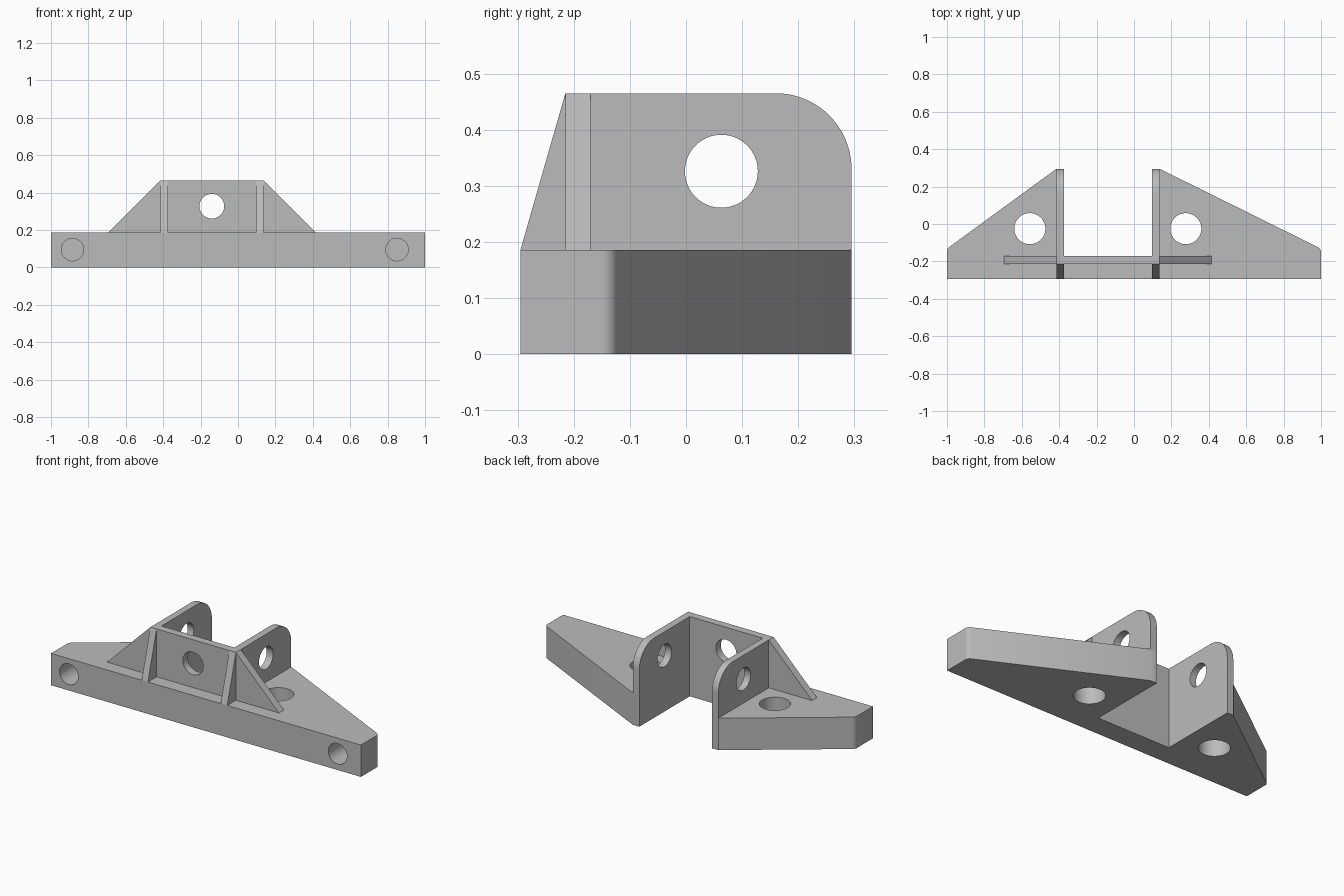
import bpy
import bmesh
import math
from mathutils import Vector

default = bpy.data.objects.get("Cube")
if default:
    bpy.data.objects.remove(default, do_unlink=True)

grey = bpy.data.materials.new("plain grey")
grey.use_nodes = True
grey.diffuse_color = (0.5, 0.5, 0.5, 1)
grey.node_tree.nodes["Principled BSDF"].inputs["Base Color"].default_value = (0.5, 0.5, 0.5, 1)

# Main dimensions
FRONT, BACK = -0.295, 0.295
DECK, TOP = 0.186, 0.465
WEB_FRONT, WEB_BACK = -0.215, -0.17
LEFT_PLATE = (0.095, 0.137)
RIGHT_PLATE = (-0.415, -0.375)

# Where a profile's two coordinates and its depth go for each extrusion axis
PLACE = {
    "x": lambda a, b, d: (d, a, b),
    "y": lambda a, b, d: (a, d, b),
    "z": lambda a, b, d: (a, b, d),
}


def prism(name, profile, axis, start, end):
    """Extrude a 2D profile along an axis."""
    bm = bmesh.new()
    place = PLACE[axis]
    face = bm.faces.new([bm.verts.new(place(a, b, start)) for a, b in profile])
    made = bmesh.ops.extrude_face_region(bm, geom=[face])["geom"]
    shift = Vector(place(0, 0, end - start))
    bmesh.ops.translate(bm, vec=shift, verts=[v for v in made if isinstance(v, bmesh.types.BMVert)])
    bmesh.ops.recalc_face_normals(bm, faces=bm.faces)
    mesh = bpy.data.meshes.new(name)
    bm.to_mesh(mesh)
    bm.free()
    mesh.materials.append(grey)
    obj = bpy.data.objects.new(name, mesh)
    bpy.context.collection.objects.link(obj)
    return obj


def circle(a, b, radius, count=64):
    turns = [2 * math.pi * i / count for i in range(count)]
    return [(a + radius * math.cos(t), b + radius * math.sin(t)) for t in turns]


def rounded(before, corner, after, radius, steps):
    """Points of an arc that rounds one profile corner."""
    c = Vector(corner)
    u = (Vector(before) - c).normalized()
    v = (Vector(after) - c).normalized()
    half = u.angle(v) / 2
    centre = c + (u + v).normalized() * radius / math.sin(half)
    first = c + u * radius / math.tan(half) - centre
    last = c + v * radius / math.tan(half) - centre
    sweep = math.pi - 2 * half
    points = []
    for i in range(steps + 1):
        t = i / steps
        p = (first * math.sin((1 - t) * sweep) + last * math.sin(t * sweep)) / math.sin(sweep)
        points.append(tuple(centre + p))
    return points


def drill(obj, a, b, radius, axis, start, end):
    """Cut a round hole, then remove the cutter."""
    cutter = prism("hole_cutter", circle(a, b, radius), axis, start, end)
    cutter.hide_render = True
    mod = obj.modifiers.new("hole", "BOOLEAN")
    mod.operation = "DIFFERENCE"
    mod.solver = "EXACT"
    mod.object = cutter
    bpy.context.view_layer.objects.active = obj
    bpy.ops.object.modifier_apply(modifier=mod.name)
    bpy.data.objects.remove(cutter, do_unlink=True)


# Base: two wings of unequal length around an open slot
left_tip, right_tip = (1, -0.132), (-1, -0.132)
left_end, right_end = (LEFT_PLATE[1], BACK), (RIGHT_PLATE[0], BACK)
plan = [(-1, FRONT), (1, FRONT)]
plan += rounded((1, FRONT), left_tip, left_end, 0.03, 8)
plan += [left_end, (LEFT_PLATE[0], BACK), (LEFT_PLATE[0], WEB_BACK)]
plan += [(RIGHT_PLATE[1], WEB_BACK), (RIGHT_PLATE[1], BACK), right_end]
plan += rounded(right_end, right_tip, (-1, FRONT), 0.03, 8)
base = prism("base", plan, "z", 0, DECK)
for x in (-0.557, 0.277):
    drill(base, x, -0.025, 0.083, "z", -0.1, DECK + 0.1)
for x in (-0.885, 0.85):
    drill(base, x, 0.095, 0.06, "y", FRONT - 0.1, FRONT + 0.15)

# Cross wall with sloping gussets at both ends
wall = [(-0.695, DECK), (0.415, DECK), (LEFT_PLATE[1], TOP), (RIGHT_PLATE[0], TOP)]
cross_wall = prism("cross_wall", wall, "y", WEB_FRONT, WEB_BACK)
drill(cross_wall, -0.14, 0.327, 0.066, "y", WEB_FRONT - 0.1, WEB_BACK + 0.1)

# Side plates with a rounded rear corner, and a rib in front of each
ear = [(WEB_BACK, DECK), (BACK, DECK)]
ear += rounded((BACK, DECK), (BACK, TOP), (WEB_BACK, TOP), 0.135, 20)
ear.append((WEB_BACK, TOP))
rib = [(FRONT, DECK), (WEB_FRONT, DECK), (WEB_FRONT, TOP)]
parts = [base, cross_wall]
for side, (x0, x1) in (("left", LEFT_PLATE), ("right", RIGHT_PLATE)):
    plate = prism(side + "_plate", ear, "x", x0, x1)
    drill(plate, 0.063, 0.326, 0.065, "x", x0 - 0.05, x1 + 0.05)
    parts += [plate, prism(side + "_rib", rib, "x", x0, x1)]

# Smooth the round surfaces, keep the edges sharp
bpy.ops.object.select_all(action="DESELECT")
for part in parts:
    part.select_set(True)
bpy.context.view_layer.objects.active = base
bpy.ops.object.shade_smooth_by_angle(angle=math.radians(30))
